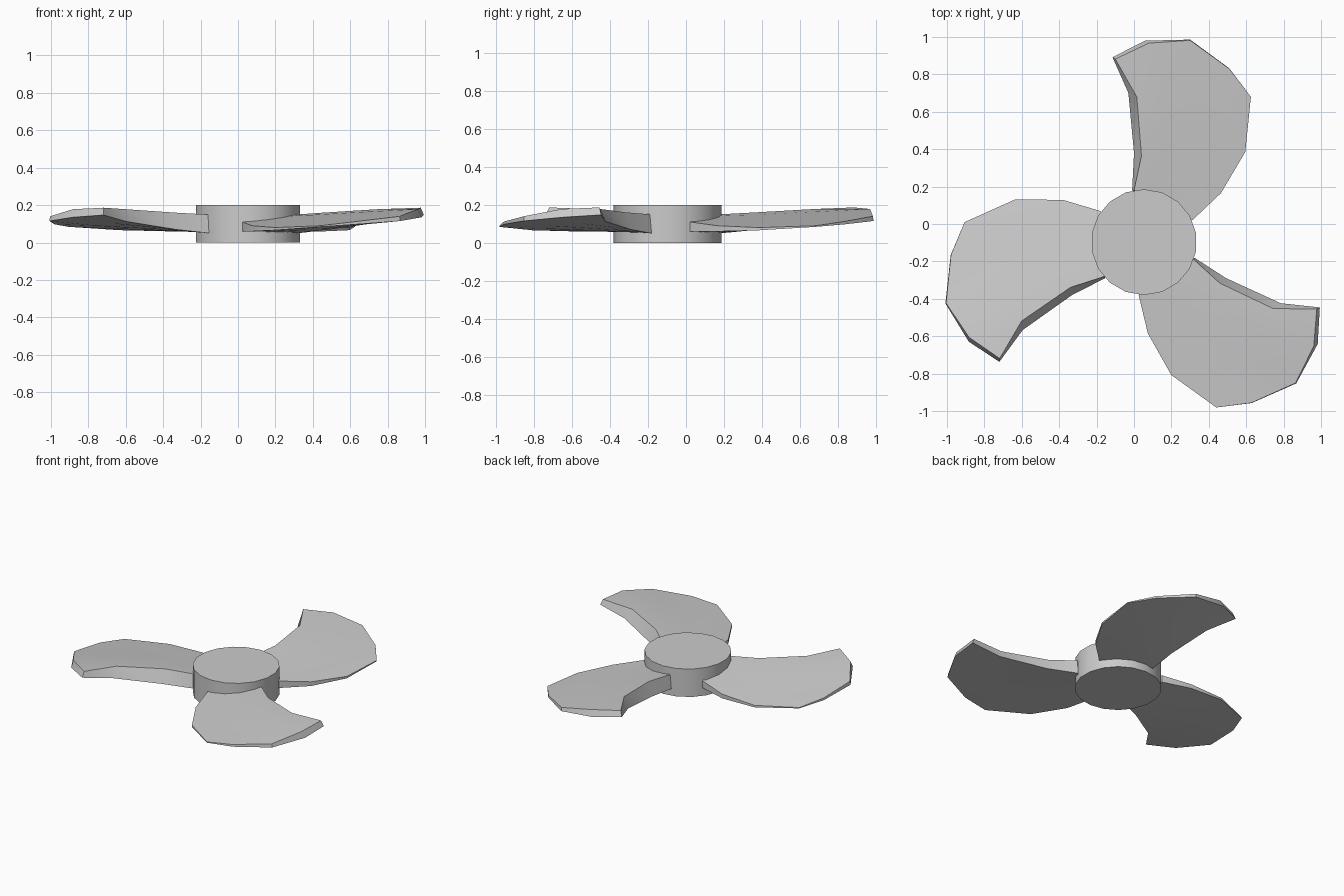
import bpy, bmesh, math
from mathutils import Vector, Matrix

if "Cube" in bpy.data.objects:
    bpy.data.objects.remove(bpy.data.objects["Cube"])

CX, CY = 0.053, -0.097

def smooth(ob, deg=30):
    bpy.ops.object.select_all(action='DESELECT')
    ob.select_set(True)
    bpy.context.view_layer.objects.active = ob
    bpy.ops.object.shade_smooth_by_angle(angle=math.radians(deg))

# Hub
bpy.ops.mesh.primitive_cylinder_add(vertices=18, radius=0.283, depth=0.2,
                                    location=(CX, CY, 0.1))
hub = bpy.context.object
hub.name = "hub"
smooth(hub)

# Blade edges as (x, y, z), root to tip, and the tip from leading to trailing edge
TOP = dict(
    lead=[(0.0, 0.18, .15), (.04, .365, .16), (.015, .68, .178), (-.10, .882, .186)],
    trail=[(.312, .02, .11), (.465, .165, .09), (.595, .385, .08), (.625, .68, .09)],
    tip=[(-.10, .882, .186), (.08, .967, .178), (.30, .982, .14), (.51, .83, .112), (.625, .68, .09)])
BOTTOM = dict(
    lead=[(-.01, .18, .05), (0.0, .38, .07), (-.03, .70, .112), (-.115, .892, .147)],
    trail=[(.312, .02, .06), (.465, .165, .06), (.595, .385, .066), (.625, .68, .084)],
    tip=[(-.115, .892, .147), (.06, .98, .135), (.30, .986, .115), (.51, .832, .097), (.625, .68, .084)])

def surface(bm, s):
    """Grid of vertices blending from the straight root to the bulged tip."""
    grid = []
    tip = [Vector(p) for p in s["tip"]]
    for r, (a, b) in enumerate(zip(s["lead"], s["trail"])):
        a, b = Vector(a), Vector(b)
        row = []
        for c in range(5):
            bulge = tip[c] - tip[0].lerp(tip[4], c / 4)
            row.append(bm.verts.new(a.lerp(b, c / 4) + bulge * (r / 3)))
        grid.append(row)
    for r in range(3):
        for c in range(4):
            bm.faces.new((grid[r][c], grid[r][c + 1], grid[r + 1][c + 1], grid[r + 1][c]))
    rim = grid[0] + [g[4] for g in grid[1:]] + grid[3][3::-1] + [grid[2][0], grid[1][0]]
    return rim

bm = bmesh.new()
upper, lower = surface(bm, TOP), surface(bm, BOTTOM)
n = len(upper)
for i in range(n):
    j = (i + 1) % n
    bm.faces.new((upper[i], lower[i], lower[j], upper[j]))
bmesh.ops.recalc_face_normals(bm, faces=bm.faces)
bmesh.ops.translate(bm, verts=bm.verts, vec=(-CX, -CY, 0))
mesh = bpy.data.meshes.new("blade")
bm.to_mesh(mesh)
bm.free()

# Three blades around the hub
for k in range(3):
    blade = bpy.data.objects.new(f"blade_{k + 1}", mesh.copy())
    bpy.context.collection.objects.link(blade)
    blade.location = (CX, CY, 0)
    blade.rotation_euler.z = math.radians(120 * k)
    smooth(blade)
bpy.data.meshes.remove(mesh)
